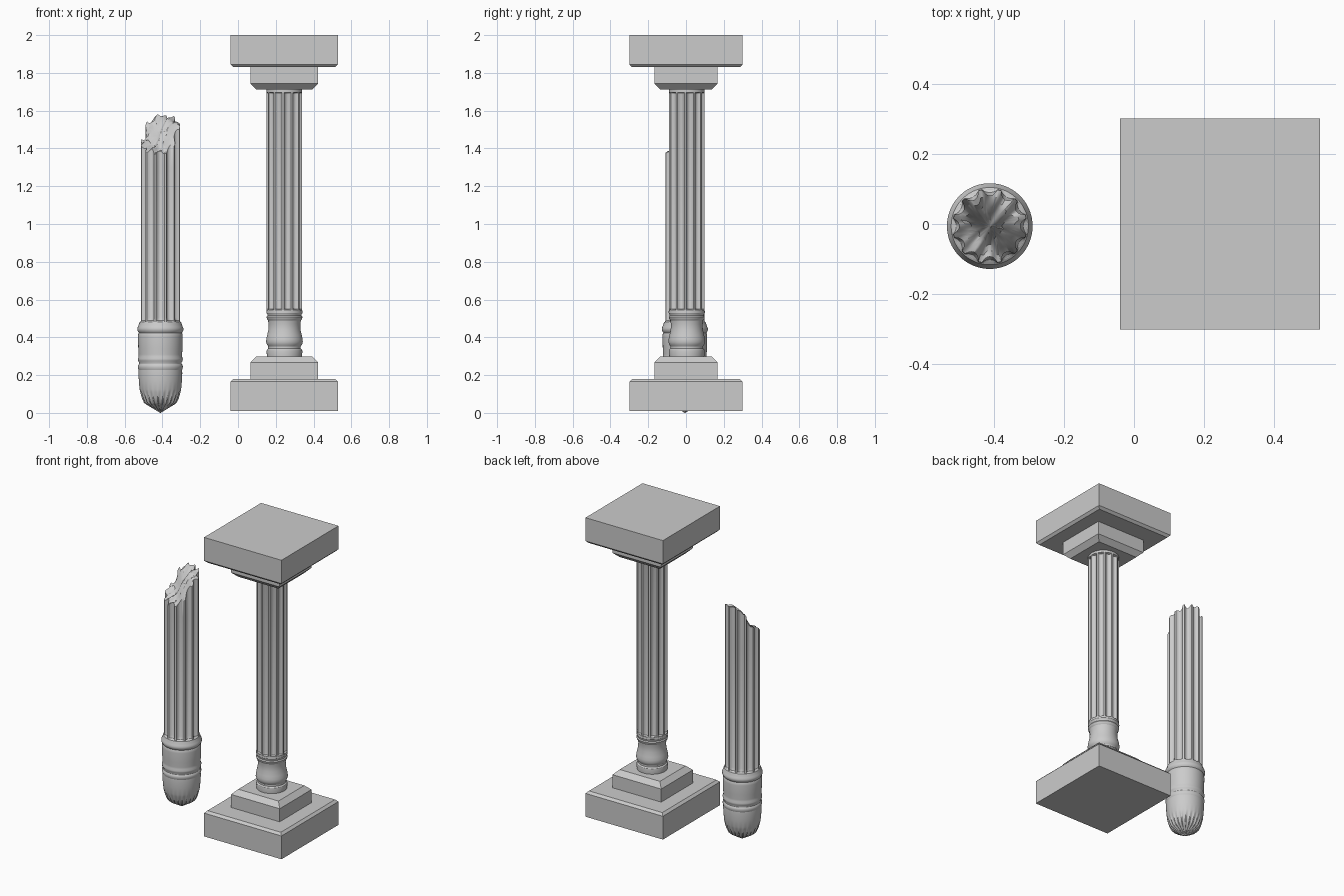
import bpy, bmesh, math

if "Cube" in bpy.data.objects:
    bpy.data.objects.remove(bpy.data.objects["Cube"])

FLUTES, PER = 12, 10
N = FLUTES * PER


def finish(name, bm, smooth=True):
    bmesh.ops.recalc_face_normals(bm, faces=bm.faces)
    me = bpy.data.meshes.new(name)
    bm.to_mesh(me)
    bm.free()
    ob = bpy.data.objects.new(name, me)
    bpy.context.collection.objects.link(ob)
    if smooth:
        bpy.ops.object.select_all(action='DESELECT')
        bpy.context.view_layer.objects.active = ob
        ob.select_set(True)
        bpy.ops.object.shade_smooth_by_angle(angle=math.radians(32))
    return ob


def skin(bm, rings):
    for a, b in zip(rings, rings[1:]):
        n = len(a)
        for i in range(n):
            j = (i + 1) % n
            bm.faces.new((a[i], a[j], b[j], b[i]))


def groove(angle, count):
    """0 on the land, up to 1 in the middle of a concave flute"""
    p = (angle * count / math.tau + 0.5) % 1.0
    u = (p - 0.5) / 0.36
    return math.sqrt(1 - u * u) if abs(u) < 1 else 0.0


def turned(name, cx, cy, profile, turn=0.0, count=FLUTES, break_fn=None):
    """Lathe of (z, radius, flute depth); the last ring may follow a break surface"""
    bm = bmesh.new()
    rings = []
    angles = [math.tau * i / N for i in range(N)]

    def ring(z, r, d, jag=False):
        vs = []
        for a in angles:
            rr = r - d * groove(a, count)
            x, y = rr * math.cos(a + turn), rr * math.sin(a + turn)
            vs.append(bm.verts.new((cx + x, cy + y, break_fn(x, y) if jag else z)))
        return vs

    for k, (z, r, d) in enumerate(profile):
        rings.append(ring(z, r, d, break_fn and k == len(profile) - 1))
    if break_fn:
        _, r, d = profile[-1]
        for f in (0.8, 0.6, 0.4, 0.2, 0.05):
            rings.append(ring(0, r * f, d * f, True))
    skin(bm, rings)
    bm.faces.new(rings[0])
    bm.faces.new(rings[-1])
    return finish(name, bm)


def block(name, cx, levels):
    """Square slab from (z, half x, half y) levels"""
    bm = bmesh.new()
    rings = [[bm.verts.new((cx + sx * hx, sy * hy, z))
              for sx, sy in ((-1, -1), (1, -1), (1, 1), (-1, 1))]
             for z, hx, hy in levels]
    skin(bm, rings)
    bm.faces.new(rings[0])
    bm.faces.new(rings[-1])
    return finish(name, bm, False)


# Whole column: stepped plinth, and the same steps upside down as the capital
CX = 0.245
slab = [(0.01, .285, .30), (0.165, .285, .30), (0.18, .27, .285)]
step = [(0.18, .179, .167), (0.267, .179, .167), (0.298, .148, .136)]
for label, levels in (("slab", slab), ("step", step)):
    block("plinth_" + label, CX, levels)
    block("capital_" + label, CX, [(2.01 - z, hx, hy) for z, hx, hy in levels])

# Turned collar under the shaft
turned("column_collar", CX + .001, .004, [
    (.295, .092, 0), (.325, .095, 0), (.335, .093, 0), (.342, .086, 0),
    (.352, .086, 0), (.362, .093, 0), (.375, .097, 0), (.39, .096, 0),
    (.41, .092, 0), (.44, .085, 0), (.47, .084, 0), (.49, .087, 0),
    (.497, .093, 0), (.508, .095, 0), (.515, .090, 0), (.522, .091, 0),
    (.53, .096, 0), (.542, .095, 0)])

# Fluted shaft
turned("column_shaft", CX + .001, .004, [
    (.535, .094, 0), (.545, .094, 0), (.549, .094, .014), (.56, .094, .017),
    (1.685, .094, .017), (1.693, .094, .014), (1.697, .094, 0),
    (1.72, .094, 0)], turn=math.radians(10))

# Broken column
BX, BY = -.411, -.006


def fracture(x, y):
    z = 1.475 + 1.0 * y + .42 * x
    z += .020 * math.sin(26 * (x + 1.2 * y))
    z += .008 * math.sin(75 * x + 1.3) * math.cos(62 * y + .4)
    z += .006 * math.sin(130 * x - 95 * y)
    return min(z, 1.59)


turned("broken_shaft", BX, BY, [
    (.47, .107, 0), (.482, .107, 0), (.488, .106, .010), (.505, .106, .019),
    (1.3, .106, .019), (1.4, .106, .019)], break_fn=fracture)

# Turned foot of the broken column
turned("broken_foot", BX, BY, [
    (.225, .114, 0), (.232, .117, 0), (.242, .119, 0), (.252, .118, 0),
    (.259, .113, 0), (.268, .113, 0), (.276, .118, 0), (.287, .119, 0),
    (.297, .115, 0), (.31, .115, 0), (.34, .117, 0), (.405, .118, 0),
    (.418, .117, 0), (.424, .114, 0), (.43, .118, 0), (.438, .122, 0),
    (.449, .122, 0), (.457, .118, 0), (.466, .115, 0), (.48, .110, 0),
    (.484, .104, 0)])

# Tapered, gadrooned tip
turned("broken_tip", BX, BY, [
    (0, .001, 0), (.045, .076, .006), (.055, .088, .007), (.08, .099, .006),
    (.11, .107, .003), (.125, .110, 0), (.17, .114, 0), (.21, .116, 0),
    (.228, .115, 0)], count=24)
